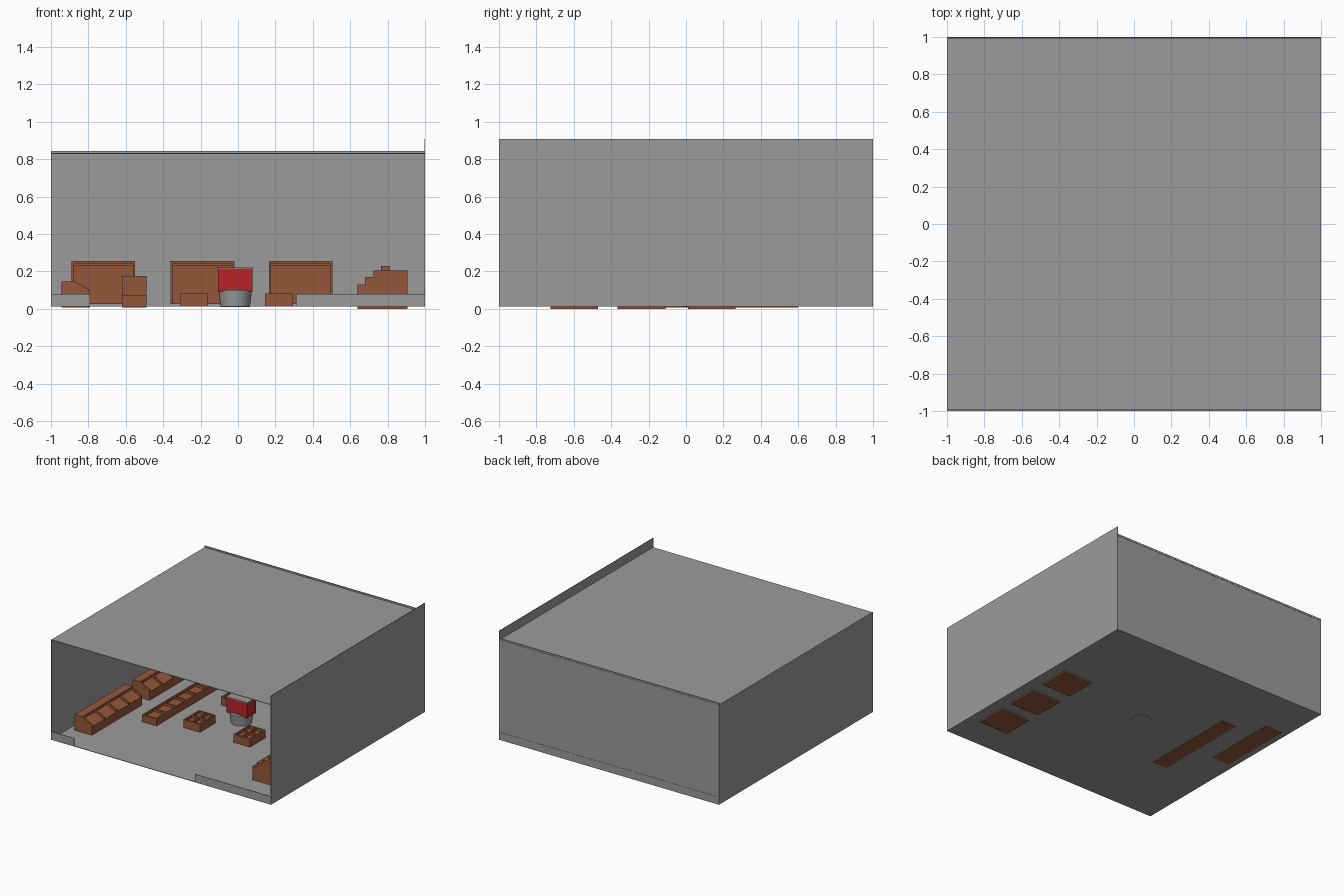
import bpy, bmesh, math

if "Cube" in bpy.data.objects:
    bpy.data.objects.remove(bpy.data.objects["Cube"])


def mat(name, col):
    m = bpy.data.materials.new(name)
    m.diffuse_color = (*col, 1)
    m.use_nodes = True
    m.node_tree.nodes["Principled BSDF"].inputs["Base Color"].default_value = m.diffuse_color
    return m


GRAY = mat("wall_gray", (0.33, 0.33, 0.33))
BROWN = mat("wood_brown", (0.30, 0.095, 0.042))
RED = mat("panel_red", (0.48, 0.018, 0.022))


def finish(bm, name, material):
    bmesh.ops.recalc_face_normals(bm, faces=bm.faces)
    me = bpy.data.meshes.new(name)
    bm.to_mesh(me)
    bm.free()
    me.materials.append(material)
    ob = bpy.data.objects.new(name, me)
    bpy.context.collection.objects.link(ob)
    return ob


def add_box(bm, x0, x1, y0, y1, z0, z1):
    vs = bmesh.ops.create_cube(bm, size=1)["verts"]
    for v in vs:
        v.co = (x1 if v.co.x > 0 else x0, y1 if v.co.y > 0 else y0, z1 if v.co.z > 0 else z0)


def add_prism(bm, profile, y0, y1):
    """Extrude an (x, z) profile along y."""
    a = [bm.verts.new((x, y0, z)) for x, z in profile]
    b = [bm.verts.new((x, y1, z)) for x, z in profile]
    bm.faces.new(a)
    bm.faces.new(b)
    n = len(a)
    for i in range(n):
        bm.faces.new((a[i], a[(i + 1) % n], b[(i + 1) % n], b[i]))


def boxes(name, material, *dims):
    bm = bmesh.new()
    for d in dims:
        add_box(bm, *d)
    return finish(bm, name, material)


def tray(name, x0, x1, y0, y1, z0, z1, nx, ny, t=0.012):
    """Block with a grid of open compartments on top."""
    dims = [(x0, x1, y0, y1, z0, z1 - 0.02)]
    for i in range(nx + 1):
        x = x0 + (x1 - x0 - t) * i / nx
        dims.append((x, x + t, y0, y1, z1 - 0.02, z1))
    for j in range(ny + 1):
        y = y0 + (y1 - y0 - t) * j / ny
        dims.append((x0, x1, y, y + t, z1 - 0.02, z1))
    return boxes(name, BROWN, *dims)


# Building shell: open front, right wall taller than the roof
T = 0.004
boxes("floor", GRAY, (-1, 1, -1, 1, 0.012, 0.016))
boxes("roof", GRAY, (-1, 1, -0.995, 1, 0.828, 0.832))
boxes("left_wall", GRAY, (-1, -1 + T, -1, 1, 0.014, 0.832))
boxes("right_wall", GRAY, (1 - T, 1, -1, 1, 0.014, 0.907))
boxes("back_wall", GRAY, (-1, 1, 0.992, 0.998, 0.014, 0.845))
boxes("back_base_strip", GRAY, (-1, 1, 0.99, 1, 0.014, 0.075))
boxes("front_strip_left", GRAY, (-1, -0.79, -1, -1 + T, 0.014, 0.08))
boxes("front_strip_right", GRAY, (0.31, 1, -1, -1 + T, 0.014, 0.08))


# Sloped display counters along the left wall
def sloped_counter(name, y0, y1, z0, bays=4):
    bm = bmesh.new()
    add_prism(bm, [(-0.945, z0), (-0.79, z0), (-0.79, 0.085), (-0.875, 0.125),
                   (-0.875, 0.147), (-0.945, 0.147)], y0, y1)
    for i in range(bays + 1):
        y = y0 + (y1 - y0 - 0.012) * i / bays
        add_prism(bm, [(-0.875, 0.12), (-0.79, 0.08), (-0.79, 0.10), (-0.875, 0.147)],
                  y, y + 0.012)
    finish(bm, name, BROWN)


sloped_counter("counter_front", -0.77, -0.12, 0.014)
sloped_counter("counter_rear", -0.02, 0.6, 0.007)

# Long low bin, with a taller block behind it
tray("long_bin", -0.62, -0.49, -0.36, 0.45, 0.007, 0.075, 1, 6)
boxes("rear_block", BROWN, (-0.62, -0.49, 0.52, 0.75, 0.014, 0.175))

# Four low bins around the centre
for i, x in enumerate((-0.31, 0.145)):
    for j, y in enumerate((-0.265, 0.22)):
        tray(f"low_bin_{i}{j}", x, x + 0.15, y, y + 0.2, 0.014, 0.083, 2, 2)

# Tall shelves against the back wall
for i, x in enumerate((-0.89, -0.36, 0.165)):
    w, y0, y1 = 0.34, 0.84, 0.985
    boxes(f"back_shelf_{i}", BROWN,
          (x, x + w, y1 - 0.012, y1, 0.025, 0.255),
          (x, x + 0.012, y0, y1, 0.025, 0.255),
          (x + w - 0.012, x + w, y0, y1, 0.025, 0.255),
          (x, x + w, y0, y1, 0.243, 0.255),
          (x + 0.005, x + w - 0.005, y0 + 0.01, y1, 0.025, 0.235))

# Stepped counters along the right wall
for i, y in enumerate((-0.725, -0.365, 0.01)):
    boxes(f"stepped_counter_{i}", BROWN,
          (0.64, 0.905, y, y + 0.255, 0, 0.13),
          (0.68, 0.905, y, y + 0.255, 0.13, 0.17),
          (0.725, 0.905, y, y + 0.255, 0.17, 0.205),
          (0.765, 0.81, y + 0.03, y + 0.225, 0.205, 0.23))

# Central stand: round gray foot, red panel body, gray cap
bm = bmesh.new()
bmesh.ops.create_cone(bm, cap_ends=True, segments=32, radius1=0.078, radius2=0.09, depth=0.093)
for v in bm.verts:
    v.co.x -= 0.015
    v.co.y += 0.065
    v.co.z += 0.055
foot = finish(bm, "stand_foot", GRAY)
bpy.context.view_layer.objects.active = foot
foot.select_set(True)
bpy.ops.object.shade_smooth_by_angle(angle=math.radians(35))
boxes("stand_body", RED, (-0.108, 0.078, 0.005, 0.125, 0.092, 0.215))
boxes("stand_cap", GRAY, (-0.112, 0.083, 0.002, 0.128, 0.215, 0.222))
